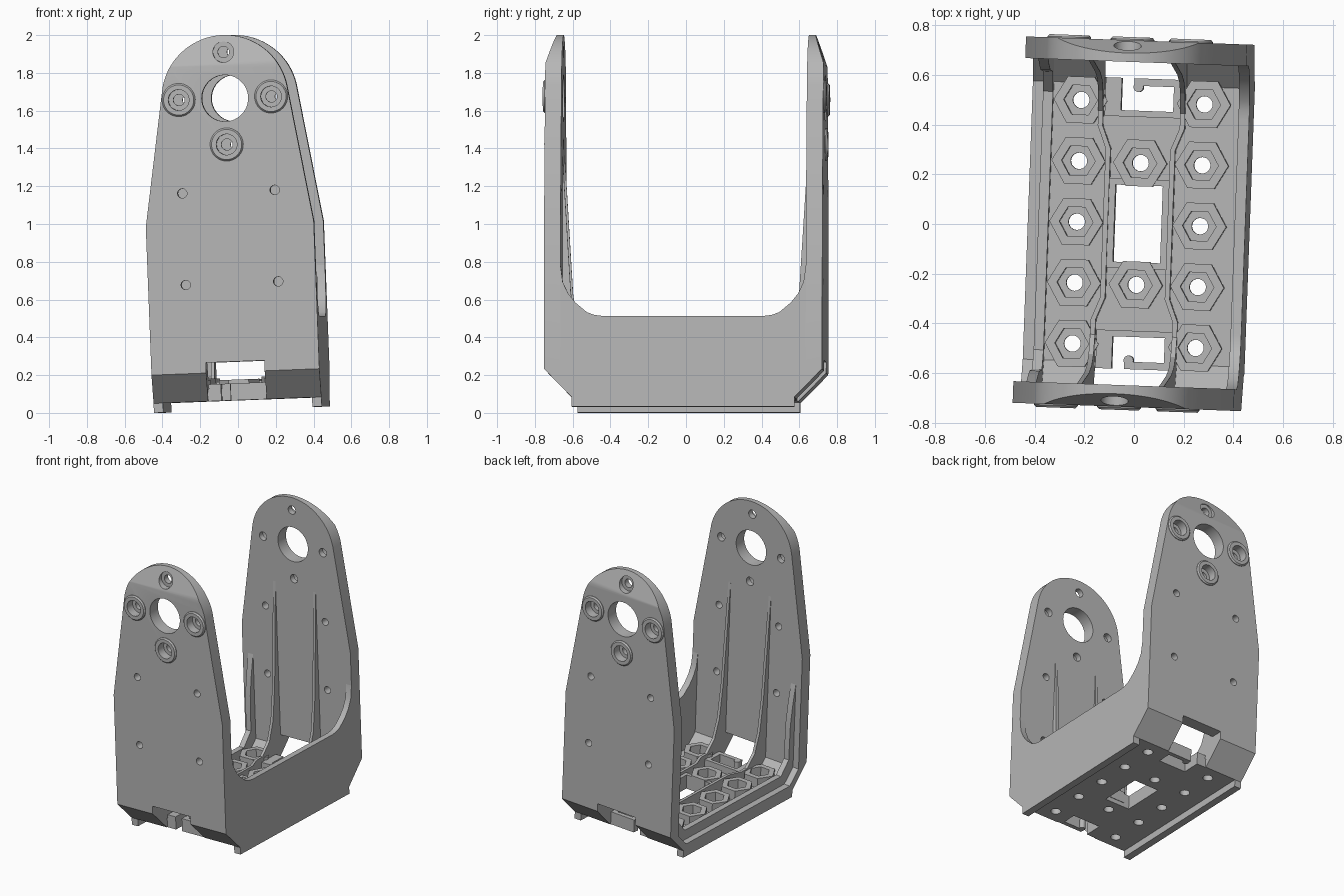
import bpy, bmesh
from math import sin, cos, pi, radians
from mathutils import Matrix, Vector

cube = bpy.data.objects.get("Cube")
if cube:
    bpy.data.objects.remove(cube)

grey = bpy.data.materials.new("matte_grey")
grey.use_nodes = True
grey.diffuse_color = (0.47, 0.47, 0.47, 1)
grey.node_tree.nodes["Principled BSDF"].inputs["Base Color"].default_value = (0.47, 0.47, 0.47, 1)

PLACE = {"x": lambda u, v, t: (t, u, v),
         "y": lambda u, v, t: (u, t, v),
         "z": lambda u, v, t: (u, v, t)}
parts = []


def finish(name, bm, keep=True):
    bmesh.ops.recalc_face_normals(bm, faces=bm.faces)
    mesh = bpy.data.meshes.new(name)
    bm.to_mesh(mesh)
    bm.free()
    ob = bpy.data.objects.new(name, mesh)
    bpy.context.collection.objects.link(ob)
    if keep:
        mesh.materials.append(grey)
        parts.append(ob)
    return ob


def prism(name, pts, axis, a, b, keep=True):
    """Extrude a 2D outline along an axis from a to b."""
    bm = bmesh.new()
    ends = [[bm.verts.new(PLACE[axis](u, v, t)) for u, v in pts] for t in (a, b)]
    for ring in ends:
        bm.faces.new(ring)
    for i in range(len(pts)):
        j = (i + 1) % len(pts)
        bm.faces.new((ends[0][i], ends[0][j], ends[1][j], ends[1][i]))
    return finish(name, bm, keep)


def box(name, x0, x1, y0, y1, z0, z1, keep=True):
    return prism(name, [(x0, y0), (x1, y0), (x1, y1), (x0, y1)], "z", z0, z1, keep)


def circle(cx, cy, r, n=32):
    return [(cx + r * cos(2 * pi * i / n), cy + r * sin(2 * pi * i / n)) for i in range(n)]


def ring(name, profile, n, axis, cu, cv):
    """Revolve (radius, height) points around an axis."""
    bm = bmesh.new()
    loops = [[bm.verts.new(PLACE[axis](u, v, h)) for u, v in circle(cu, cv, r, n)]
             for r, h in profile]
    for k in range(len(loops)):
        a, b = loops[k], loops[(k + 1) % len(loops)]
        for i in range(n):
            j = (i + 1) % n
            bm.faces.new((a[i], a[j], b[j], b[i]))
    return finish(name, bm)


def boolean(ob, cutter, operation="DIFFERENCE"):
    mod = ob.modifiers.new("cut", "BOOLEAN")
    mod.operation, mod.object, mod.solver = operation, cutter, "EXACT"
    graph = bpy.context.evaluated_depsgraph_get()
    mesh = bpy.data.meshes.new_from_object(ob.evaluated_get(graph))
    ob.modifiers.clear()
    ob.data = mesh
    bpy.data.objects.remove(cutter)


def mirrored(half):
    return half + [(-u, v) for u, v in reversed(half)]


HALF, OUT, INN, TOP = 0.445, 0.737, 0.65, 1.985
HOLE_Z, ARC = 1.65, 0.335

# U-shaped shell: floor, chamfered corners and two uprights
outer = [(0.59, 0.05), (OUT, 0.2), (OUT, 1.825), (0.685, TOP + 0.001), (INN, TOP + 0.001)]
shell = prism("bracket_shell", mirrored(outer + [(INN, 0.18), (0.56, 0.09)]), "x", -HALF, HALF)
arc = [(ARC * cos(radians(a)), HOLE_Z + ARC * sin(radians(a))) for a in range(9, 91, 3)]
outline = [(HALF + 0.0005, -0.1), (HALF + 0.0005, 0.98)] + arc[:-1]
outline += [(0, TOP)] + [(-u, v) for u, v in reversed(outline)]
boolean(shell, prism("outline_cutter", outline, "y", -1, 1, False), "INTERSECT")

# Raised frames around the floor openings
window_frame = box("window_frame", -0.13, 0.13, -0.18, 0.18, 0.07, 0.15)
boolean(window_frame, box("cutter", -0.095, 0.095, -0.155, 0.155, 0, 0.3, False))
boolean(shell, box("cutter", -0.095, 0.095, -0.155, 0.155, 0, 0.3, False))
for s, end in ((-1, "front"), (1, "back")):
    frame = box(end + "_slot_frame", -0.15, 0.155, *sorted((s * 0.43, s * 0.585)), 0.07, 0.14)
    for x0, x1, y0, y1, top in ((-0.085, 0.125, 0.455, 0.555, 0.255),
                                (-0.085, -0.035, 0.54, 0.64, 0.255),
                                (-0.155, 0.155, 0.585, 0.85, 0.255)):
        for ob in (shell, frame):
            boolean(ob, box("cutter", x0, x1, *sorted((s * y0, s * y1)), 0, top, False))
    prism(end + "_slot_hook", circle(-0.018, s * 0.55, 0.02, 16), "z", 0.05, 0.14)

# Large bearing holes and screw holes in both uprights
boolean(shell, prism("cutter", circle(0, HOLE_Z, 0.123, 48), "y", -1, 1, False))
screws = [(0, HOLE_Z + 0.245), (0, HOLE_Z - 0.245), (-0.245, HOLE_Z), (0.245, HOLE_Z)]
small = [(s * 0.245, z) for s in (-1, 1) for z in (0.67, 1.155)]
for x, z in screws + small:
    boolean(shell, prism("cutter", circle(x, z, 0.03 if (x, z) in screws else 0.025, 24),
                         "y", -1, 1, False))
for s, end in ((-1, "front"), (1, "back")):
    for k, (x, z) in enumerate(screws):
        depth = sorted((s * 0.69, s * 0.9))
        boolean(shell, prism("cutter", circle(x, z, 0.055), "y", *depth, False))
        if k:
            ring(f"{end}_screw_boss_{k}", [(0.088, s * (OUT - 0.004)), (0.088, s * (OUT + 0.004)),
                 (0.08, s * (OUT + 0.013)), (0.055, s * (OUT + 0.013)),
                 (0.055, s * (OUT - 0.004))], 32, "y", x, z)

# Hexagonal nut pockets with bolt holes through the floor
pockets = [(s * 0.248, k * 0.245) for s in (-1, 1) for k in range(-2, 3)]
pockets += [(0, -0.245), (0, 0.245)]
for i, (x, y) in enumerate(pockets):
    boolean(shell, prism("cutter", circle(x, y, 0.033, 24), "z", 0, 0.3, False))
    ring(f"nut_pocket_{i + 1}", [(0.108, 0.08), (0.108, 0.16), (0.068, 0.16), (0.068, 0.08)],
         6, "z", x, y)

# Solid wall on the left side, filleted into the uprights
wall = [(0.59, 0.05), (OUT, 0.2), (OUT, 0.75), (INN, 0.75), (0.638, 0.66), (0.61, 0.6),
        (0.57, 0.55), (0.51, 0.5), (0.47, 0.485), (0.43, 0.48)]
prism("left_wall", mirrored(wall), "x", HALF - 0.043, HALF)

# Low stiffening rim set in from the open right side
rim = [(0.58, 0.07), (0.7, 0.19), (0.7, 0.78), (INN, 0.78), (0.625, 0.65), (0.605, 0.5),
       (0.6, 0.25), (0.52, 0.16)]
prism("right_rim", mirrored(rim), "x", -0.4, -0.36)

# Ribs that run along the floor and taper up the uprights
path = [(0.165, 0.6), (0.165, 0.39), (0.13, 0.3)]
rib = [(0.5, 0.08), (0.57, 0.08), (0.68, 0.19), (0.68, 1.35), (INN, 1.35), (0.605, 0.62),
       (0.575, 0.38), (0.53, 0.25), (0.45, 0.17), (0.45, 0.08)]
for sx, side in ((-1, "right"), (1, "left")):
    centre = mirrored(path)
    strip = [(sx * (x_abs + 0.01), y) for x_abs, y in
             [(abs(x), y) for x, y in path] + [(x, -y) for x, y in reversed(path)]]
    strip += [(u - sx * 0.02, v) for u, v in reversed(strip)]
    prism(side + "_floor_rib", strip, "z", 0.08, 0.17)
    for sy, end in ((-1, "front"), (1, "back")):
        prism(f"{side}_{end}_upright_rib", [(sy * u, v) for u, v in rib], "x",
              sx * 0.155, sx * 0.175)
    # Rails under the floor
    box(side + "_rail", *sorted((sx * 0.395, sx * HALF)), -0.59, 0.59, 0, 0.055)

# Smooth the round parts, then set the whole bracket at its slight tilt
pose = (Matrix.Translation((0.021, 0, 0.017)) @ Matrix.Rotation(radians(-2.1), 4, "Z")
        @ Matrix.Rotation(radians(-2.2), 4, "Y"))
bpy.ops.object.select_all(action="DESELECT")
for ob in parts:
    ob.data.transform(pose)
    ob.select_set(True)
bpy.context.view_layer.objects.active = shell
bpy.ops.object.shade_smooth_by_angle(angle=radians(25))
